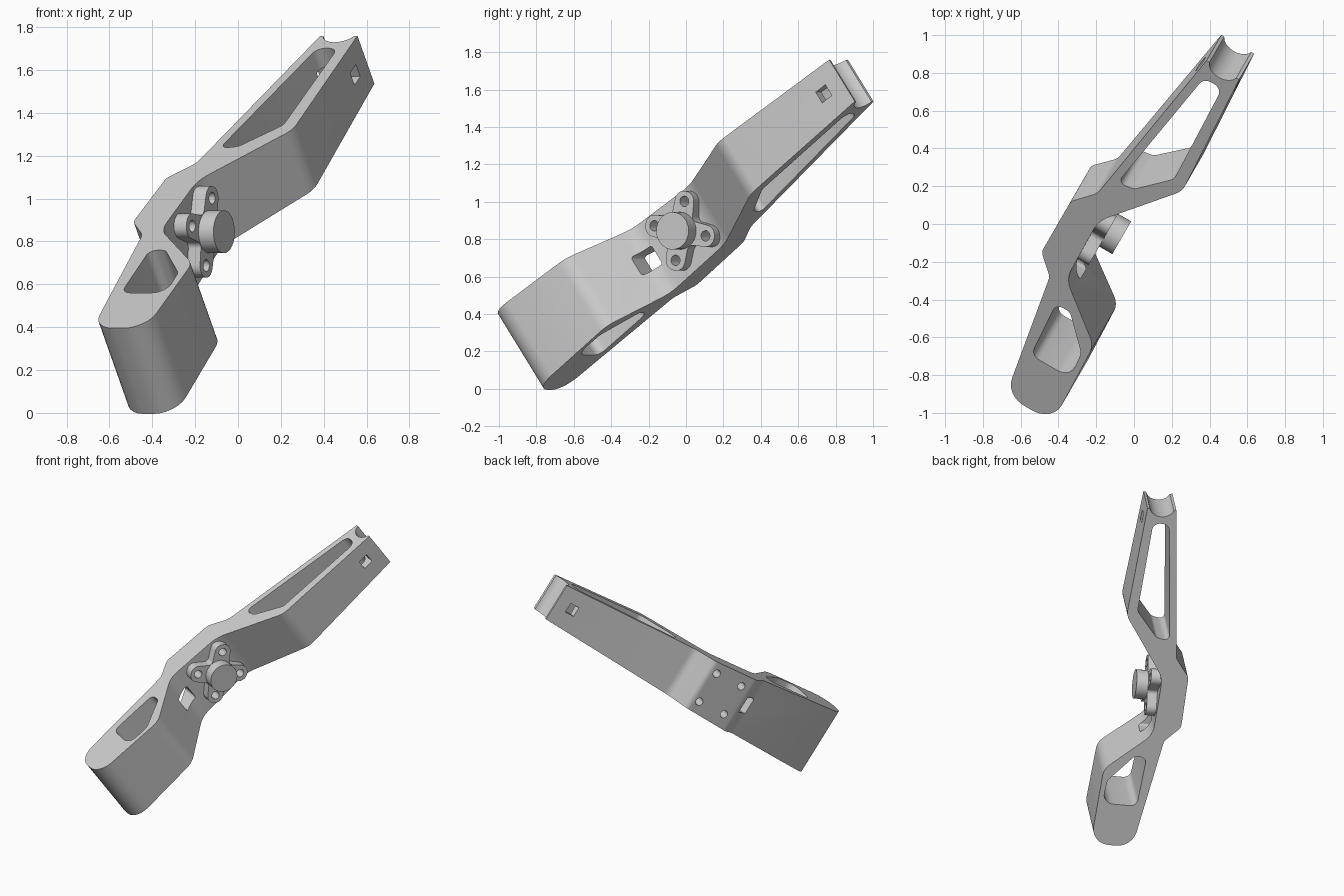
import bpy, bmesh, math
from mathutils import Vector, Matrix

if "Cube" in bpy.data.objects:
    bpy.data.objects.remove(bpy.data.objects["Cube"])

# Frames: the arm runs along U, is W across, and N is its thickness direction
c, s = math.sqrt(2 / 3), math.sqrt(1 / 3)
W = Vector((math.cos(math.radians(30)), -0.5, 0))
U = Vector((0.5 * c, math.sqrt(0.75) * c, s))
N = W.cross(U)


def frame(a, b, n):
    return Matrix((a, b, n)).transposed().to_4x4()


ARM = frame(W, U, N)       # profile (w, u), extruded along N
SIDE = frame(U, N, W)      # profile (u, n), extruded along W


def rounded(points, seg=6):
    """Polygon of (x, y, radius) with arc-rounded corners."""
    out = []
    for i, (x, y, r) in enumerate(points):
        p = Vector((x, y))
        if r == 0:
            out.append(p)
            continue
        a = (Vector(points[i - 1][:2]) - p)
        b = (Vector(points[(i + 1) % len(points)][:2]) - p)
        half = a.angle(b) / 2
        t = min(r / math.tan(half), a.length * 0.48, b.length * 0.48)
        r = t * math.tan(half)
        a.normalize()
        b.normalize()
        centre = p + (a + b).normalized() * (r / math.sin(half))
        v0, v1 = p + a * t - centre, p + b * t - centre
        ang = v0.angle_signed(v1)
        for k in range(seg + 1):
            th = -ang * k / seg
            out.append(centre + Matrix.Rotation(th, 2) @ v0)
    return out


def circle(x, y, r, n=24):
    return [Vector((x + r * math.cos(2 * math.pi * i / n),
                    y + r * math.sin(2 * math.pi * i / n))) for i in range(n)]


def prism(name, pts, lo, hi, mat):
    """Extrude a profile; lo and hi are functions of the profile point."""
    bm = bmesh.new()
    bot = [bm.verts.new((p.x, p.y, lo(p))) for p in pts]
    top = [bm.verts.new((p.x, p.y, hi(p))) for p in pts]
    bm.faces.new(bot[::-1])
    bm.faces.new(top)
    for i in range(len(pts)):
        bm.faces.new((bot[i - 1], bot[i], top[i], top[i - 1]))
    bmesh.ops.recalc_face_normals(bm, faces=bm.faces)
    bm.transform(mat)
    me = bpy.data.meshes.new(name)
    bm.to_mesh(me)
    bm.free()
    ob = bpy.data.objects.new(name, me)
    bpy.context.collection.objects.link(ob)
    return ob


def flat(v):
    return lambda p: v


def cut(target, cutter):
    m = target.modifiers.new("cut", 'BOOLEAN')
    m.operation, m.solver, m.object = 'DIFFERENCE', 'EXACT', cutter
    cutter.hide_render = True
    bpy.context.view_layer.objects.active = target
    bpy.ops.object.modifier_apply(modifier=m.name)


# Arm outline, thickness tapering towards the far end, grooved tip
def half_thick(u):
    return 0.245 - (u + 0.69) * 0.0437


def mid(u):
    return 0.735 + 0.012 * u


groove = [(0.085 * math.cos(t), 1.80 - 0.07 * math.sin(t), 0)
          for t in [math.pi * (0.08 + 0.084 * i) for i in range(11)]]
outline = rounded([
    (0.152, -0.69, 0.12), (0.137, -0.14, 0.12), (-0.165, 0.14, 0.15),
    (-0.172, 0.56, 0.2), (0.135, 0.99, 0.12), (0.10, 1.785, 0)] + groove + [
    (-0.10, 1.785, 0), (-0.248, 0.71, 0.1), (-0.35, 0.58, 0.06),
    (-0.35, 0.21, 0.06), (-0.247, 0.10, 0.06), (-0.135, -0.69, 0.13)])
arm = prism("arm", outline, lambda p: mid(p.y) - half_thick(p.y),
            lambda p: mid(p.y) + half_thick(p.y), ARM)

# Lightening pockets through the thickness
pockets = [
    [(-0.125, -0.39, 0.05), (0.115, -0.39, 0.07), (0.10, -0.22, 0.06),
     (-0.06, -0.03, 0.04), (-0.145, -0.03, 0.04)],
    [(-0.185, 0.83, 0.04), (-0.09, 0.85, 0.04), (0.065, 1.03, 0.06),
     (0.045, 1.68, 0.05), (-0.065, 1.68, 0.05)]]
for pts in pockets:
    cut(arm, prism("pocket_cutter", rounded(pts), flat(0), flat(1.5), ARM))

# Square windows across the arm
for u, n, a, b, r in [(0.135, 0.745, 0.055, 0.06, 0.015), (1.655, 0.762, 0.035, 0.035, 0)]:
    sq = [(u - a, n - b, r), (u + a, n - b, r), (u + a, n + b, r), (u - a, n + b, r)]
    cut(arm, prism("window_cutter", rounded(sq), flat(-0.8), flat(0.8), SIDE))

# Four-lobed flange on the waist, lobes at 45 degrees to the arm
HU, HN = 0.41, 0.745
L, a = 0.215, 0.055
cross = []
for k in range(4):
    rot = Matrix.Rotation(math.radians(45 + 90 * k), 2)
    for x, y, r in [(L, -a, 0.054), (L, a, 0.054), (a + 0.01, a + 0.01, 0.03)]:
        q = rot @ Vector((x, y))
        cross.append((q.x + HU, q.y + HN, r))
flange = prism("hub_flange", rounded(cross), flat(-0.18), flat(-0.10), SIDE)

# Bolt holes through flange and arm
for du in (-0.113, 0.113):
    for dn in (-0.113, 0.113):
        hole = prism("bolt_cutter", circle(HU + du, HN + dn, 0.028, 16),
                     flat(-0.8), flat(0.8), SIDE)
        cut(arm, hole)
        cut(flange, hole)

# Hub boss
hub = prism("hub_boss", circle(HU, HN, 0.1, 32), flat(-0.18), flat(-0.02), SIDE)

# Remove cutters and shade
for ob in list(bpy.data.objects):
    if ob.name.split(".")[0].endswith("cutter"):
        bpy.data.objects.remove(ob)
for ob in (arm, flange, hub):
    bpy.ops.object.select_all(action='DESELECT')
    ob.select_set(True)
    bpy.context.view_layer.objects.active = ob
    bpy.ops.object.shade_smooth_by_angle(angle=math.radians(30))
